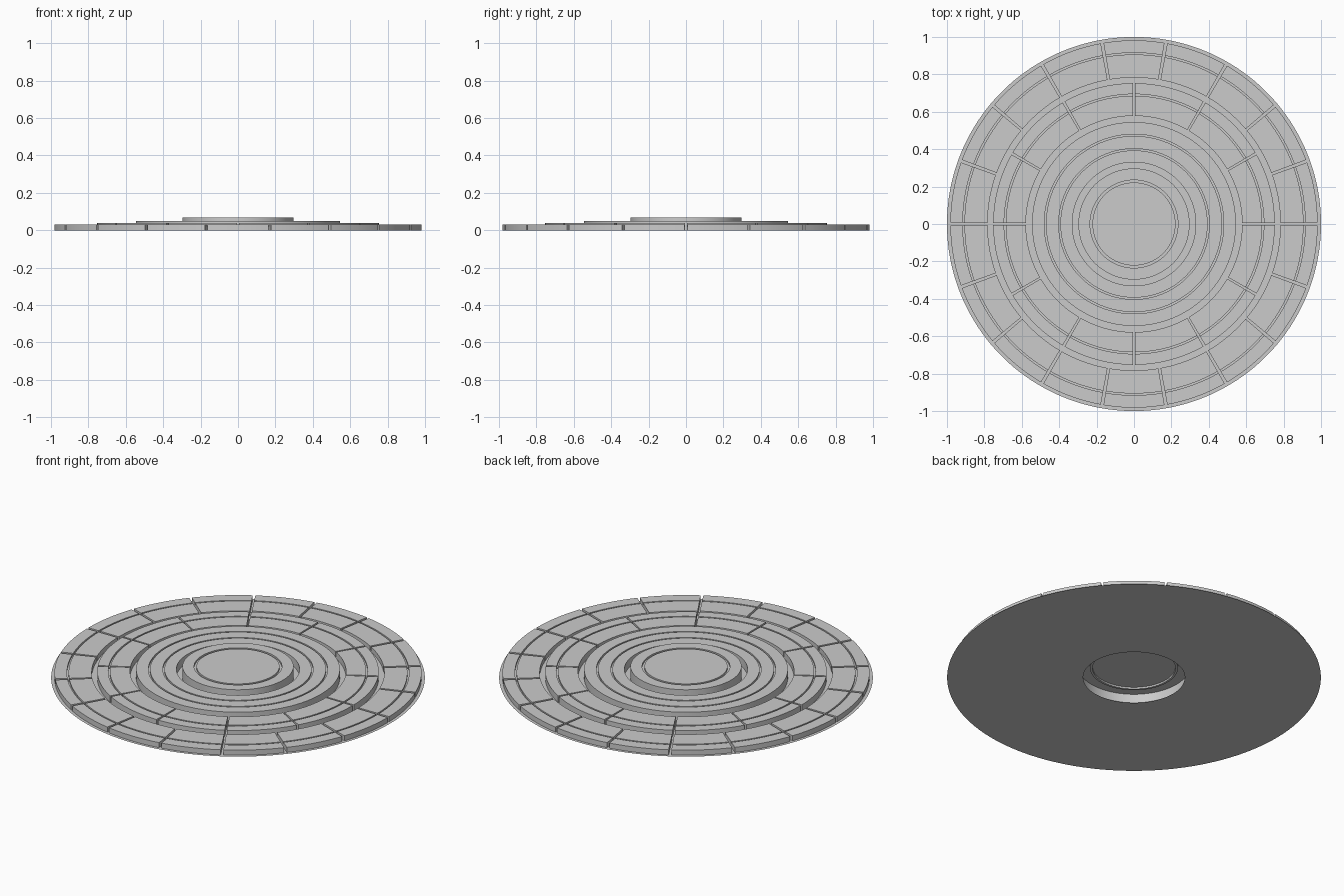
import bpy, bmesh, math

if "Cube" in bpy.data.objects:
    bpy.data.objects.remove(bpy.data.objects["Cube"])


def make_object(name, bm):
    bmesh.ops.recalc_face_normals(bm, faces=bm.faces)
    mesh = bpy.data.meshes.new(name)
    bm.to_mesh(mesh)
    bm.free()
    obj = bpy.data.objects.new(name, mesh)
    bpy.context.collection.objects.link(obj)
    bpy.context.view_layer.objects.active = obj
    obj.select_set(True)
    bpy.ops.object.shade_smooth_by_angle(angle=math.radians(30))
    obj.select_set(False)
    return obj


def sweep(bm, profile, a0, a1, steps):
    """Sweep a (radius, z) profile about z; partial sweeps get end caps."""
    full = abs(a1 - a0 - 2 * math.pi) < 1e-6
    rows = []
    for i in range(steps if full else steps + 1):
        a = a0 + (a1 - a0) * i / steps
        rows.append([bm.verts.new((r * math.cos(a), r * math.sin(a), z))
                     for r, z in profile])
    for i in range(steps):
        p, q = rows[i], rows[(i + 1) % len(rows)]
        for j in range(len(profile) - 1):
            bm.faces.new((p[j], p[j + 1], q[j + 1], q[j]))
    if not full:
        bm.faces.new(rows[0])
        bm.faces.new(rows[-1])
    return rows


def ring_profile(r_in, r_out, h, grooves, depth=0.01, half=0.0045):
    """Open-bottomed ring section with shallow grooves in the top."""
    pts = [(r_in, 0), (r_in, h)]
    for g in grooves:
        pts += [(g - half, h), (g - half, h - depth),
                (g + half, h - depth), (g + half, h)]
    return pts + [(r_out, h), (r_out, 0)]


def segmented_ring(name, profile, count, gap, steps):
    bm = bmesh.new()
    pitch = 2 * math.pi / count
    half = gap / (profile[0][0] + profile[-1][0])
    for i in range(count):
        sweep(bm, profile, i * pitch + half, (i + 1) * pitch - half, steps)
    return make_object(name, bm)


TAU = 2 * math.pi

# thin base sheet with a central opening
bm = bmesh.new()
sweep(bm, [(0.272, 0), (1.0, 0)], 0, TAU, 180)
make_object("base_sheet", bm)

# outer and middle rings of separate tiles
segmented_ring("outer_tiles", ring_profile(0.783, 0.982, 0.03, [0.911]), 18, 0.013, 10)
segmented_ring("middle_tiles", ring_profile(0.578, 0.753, 0.039, [0.69]), 12, 0.01, 14)

# continuous inner ring
bm = bmesh.new()
sweep(bm, ring_profile(0.33, 0.545, 0.05, [0.398, 0.475]), 0, TAU, 144)
make_object("inner_ring", bm)

# raised hollow hub with a groove around its flat top
bm = bmesh.new()
h = 0.067
rows = sweep(bm, [(0.222, h), (0.222, h - 0.01), (0.235, h - 0.01),
                  (0.235, h), (0.297, h), (0.297, 0)], 0, TAU, 120)
bm.faces.new([r[0] for r in rows])
make_object("centre_hub", bm)
